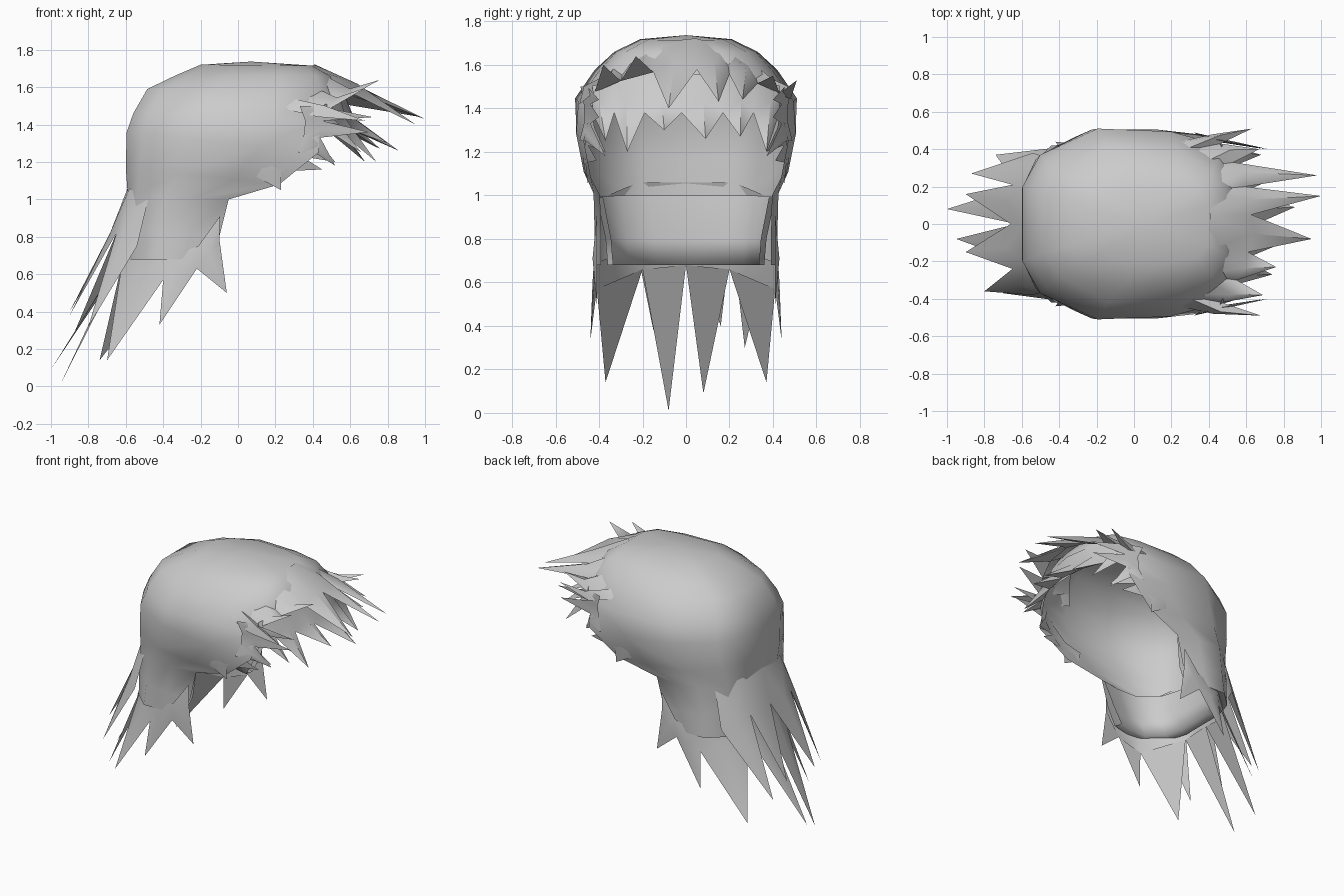
import bpy, bmesh
from mathutils import Vector

if "Cube" in bpy.data.objects:
    bpy.data.objects.remove(bpy.data.objects["Cube"])

hair = bpy.data.materials.new("grey_hair")
hair.diffuse_color = (0.6, 0.6, 0.6, 1)
hair.use_nodes = True
hair.node_tree.nodes["Principled BSDF"].inputs["Base Color"].default_value = hair.diffuse_color

# Half plan outlines from front to back: fraction of length, fraction of half width
CLOSED = [(1, 0), (.99, .5), (.9, .84), (.68, .97), (.33, 1), (.08, .66), (0, .36), (0, 0)]
OPEN = [None, None, (1, .93), (.7, 1), (.36, 1), (.09, .73), (0, .4), (0, 0)]


def finish(name, bm, angle=None):
    bmesh.ops.recalc_face_normals(bm, faces=bm.faces)
    me = bpy.data.meshes.new(name)
    bm.to_mesh(me)
    bm.free()
    ob = bpy.data.objects.new(name, me)
    bpy.context.collection.objects.link(ob)
    me.materials.append(hair)
    me.polygons.foreach_set("use_smooth", [True] * len(me.polygons))
    if angle:
        bpy.ops.object.select_all(action='DESELECT')
        bpy.context.view_layer.objects.active = ob
        ob.select_set(True)
        bpy.ops.object.shade_smooth_by_angle(angle=angle)
    return ob


def sheet(name, rows, crown=None):
    """Loft half rows (front x, back x, half width, front z, back z, outline), then mirror."""
    bm = bmesh.new()
    grid = []
    for xf, xb, hw, zf, zb, outline in rows:
        grid.append([p and bm.verts.new((xb + (xf - xb) * p[0], hw * p[1],
                                         zb + (zf - zb) * p[0])) for p in outline])
    for a, b in zip(grid, grid[1:]):
        for c in range(7):
            quad = (a[c], a[c + 1], b[c + 1], b[c])
            if all(quad):
                bm.faces.new(quad)
    if crown:
        top = bm.verts.new(crown)
        for c in range(7):
            bm.faces.new((top, grid[0][c + 1], grid[0][c]))
    ob = finish(name, bm)
    m = ob.modifiers.new("mirror", 'MIRROR')
    m.use_axis = (False, True, False)
    return ob


# Outer hood of hair
BOTTOM = (-.16, -.60, .42, .68, .68, OPEN)
sheet("hair_hood", [
    (.40, -.20, .21, 1.715, 1.72, CLOSED),
    (.50, -.34, .33, 1.66, 1.66, CLOSED),
    (.56, -.485, .42, 1.55, 1.59, CLOSED),
    (.55, -.56, .51, 1.42, 1.46, CLOSED),
    (.43, -.595, .505, 1.25, 1.36, OPEN),
    (.22, -.60, .47, 1.08, 1.17, OPEN),
    (-.05, -.59, .425, 1.0, 1.03, OPEN),
    (-.10, -.60, .42, .8, .85, OPEN),
    BOTTOM], crown=(.07, 0, 1.737))

# Inner lining at the back of the neck, with a lip along the bottom
sheet("nape_lining", [
    (-.06, -.54, .41, .99, 1.0, OPEN),
    (-.11, -.52, .37, .8, .8, OPEN),
    (-.17, -.53, .36, .68, .68, OPEN),
    BOTTOM])


def locks(name, roots, valleys, tips, outward, bulge):
    """Jagged strip: roots on the hood, valleys between locks, one ridged tip per gap."""
    bm = bmesh.new()
    r = [bm.verts.new(p) for p in roots]
    v = [bm.verts.new(p) for p in valleys]
    for i, tip in enumerate(tips):
        mid = (v[i].co + v[i + 1].co) / 2
        m = bm.verts.new(mid + outward(mid).normalized() * bulge)
        t = bm.verts.new(tip)
        for f in ((r[i], v[i], m), (r[i], m, r[i + 1]), (r[i + 1], m, v[i + 1]),
                  (v[i], t, m), (m, t, v[i + 1]), (v[i], v[i + 1], t)):
            bm.faces.new(f)
    finish(name, bm, 0.9)


def up(p):
    return Vector((.4, p.y, 1))


def around(p):
    return Vector((p.x + .25, p.y, 0))


# Upper fringe sweeping forward from the crown
ys = (-.48, -.42, -.30, -.15, .05, .20, .33, .43, .48)
locks("fringe_upper",
      [(.41 - .9 * y * y, y * .9, 1.725 - 1.0 * y * y) for y in ys],
      [(.63 - .9 * y * y, y, 1.58 - .6 * y * y) for y in ys],
      [(.68, -.49, 1.42), (.69, -.38, 1.60), (.76, -.23, 1.64), (.95, -.08, 1.40),
       (1.0, .15, 1.43), (.98, .26, 1.44), (.67, .40, 1.55), (.63, .51, 1.53)], up, .05)

# Lower fringe hanging over the brow
ys = (-.43, -.33, -.19, -.02, .17, .31, .43)
locks("fringe_lower",
      [(.57 - .6 * y * y, y, 1.56 - .3 * y * y) for y in ys],
      [(.61 - .8 * y * y, y, 1.38) for y in ys],
      [(.66, -.37, 1.25), (.74, -.27, 1.20), (.80, -.10, 1.30), (.86, .09, 1.26),
       (.76, .25, 1.27), (.68, .37, 1.20)], up, .06)

for s, side in ((1, "left"), (-1, "right")):
    # Locks sweeping forward beside the fringe
    edge = [(.42, .455, 1.50), (.45, .44, 1.42), (.44, .44, 1.33), (.41, .46, 1.25)]
    locks("side_locks_" + side,
          [(x - .09, s * (y + .03), z) for x, y, z in edge],
          [(x, s * y, z) for x, y, z in edge],
          [(.72, s * .40, 1.44), (.70, s * .40, 1.36), (.52, s * .37, 1.18)],
          lambda p: Vector((0, p.y, 0)), .015)
    # Locks along the temple edges
    rim = [(.10, .462, 1.12), (.23, .46, 1.15), (.34, .45, 1.23), (.43, .42, 1.31)]
    locks("temple_locks_" + side,
          [(x - .03, s * (y + .015), z + .08) for x, y, z in rim],
          [(x, s * y, z) for x, y, z in rim],
          [(.23, s * .45, 1.05), (.45, s * .41, 1.16), (.52, s * .37, 1.20)],
          lambda p: Vector((0, p.y, 0)), .008)

# Long locks around the bottom of the neck
half = [(-.10, .41, .79), (-.22, .42, .63), (-.40, .41, .57), (-.62, .2, .66)]
rim = [(x, -y, z) for x, y, z in half] + [(-.63, 0, .68)] + half[::-1]
locks("nape_long_locks", [(x * .97, y, z + .12) for x, y, z in rim], rim,
      [(-.06, -.41, .5), (-.42, -.44, .33), (-.70, -.37, .14), (-.95, -.08, .01),
       (-1.0, .08, .09), (-.74, .37, .14), (-.42, .44, .33), (-.06, .41, .5)], around, .015)

# Outer locks flaring from the back of the head
locks("nape_outer_locks",
      [(-.48, -.36, 1.0), (-.58, -.22, 1.06), (-.59, 0, 1.06), (-.58, .22, 1.06), (-.48, .36, 1.0)],
      [(-.54, -.38, .75), (-.65, -.24, .82), (-.66, 0, .82), (-.65, .21, .82), (-.54, .38, .75)],
      [(-.80, -.36, .32), (-.90, -.15, .38), (-.90, .16, .40), (-.87, .27, .30)], around, .03)
